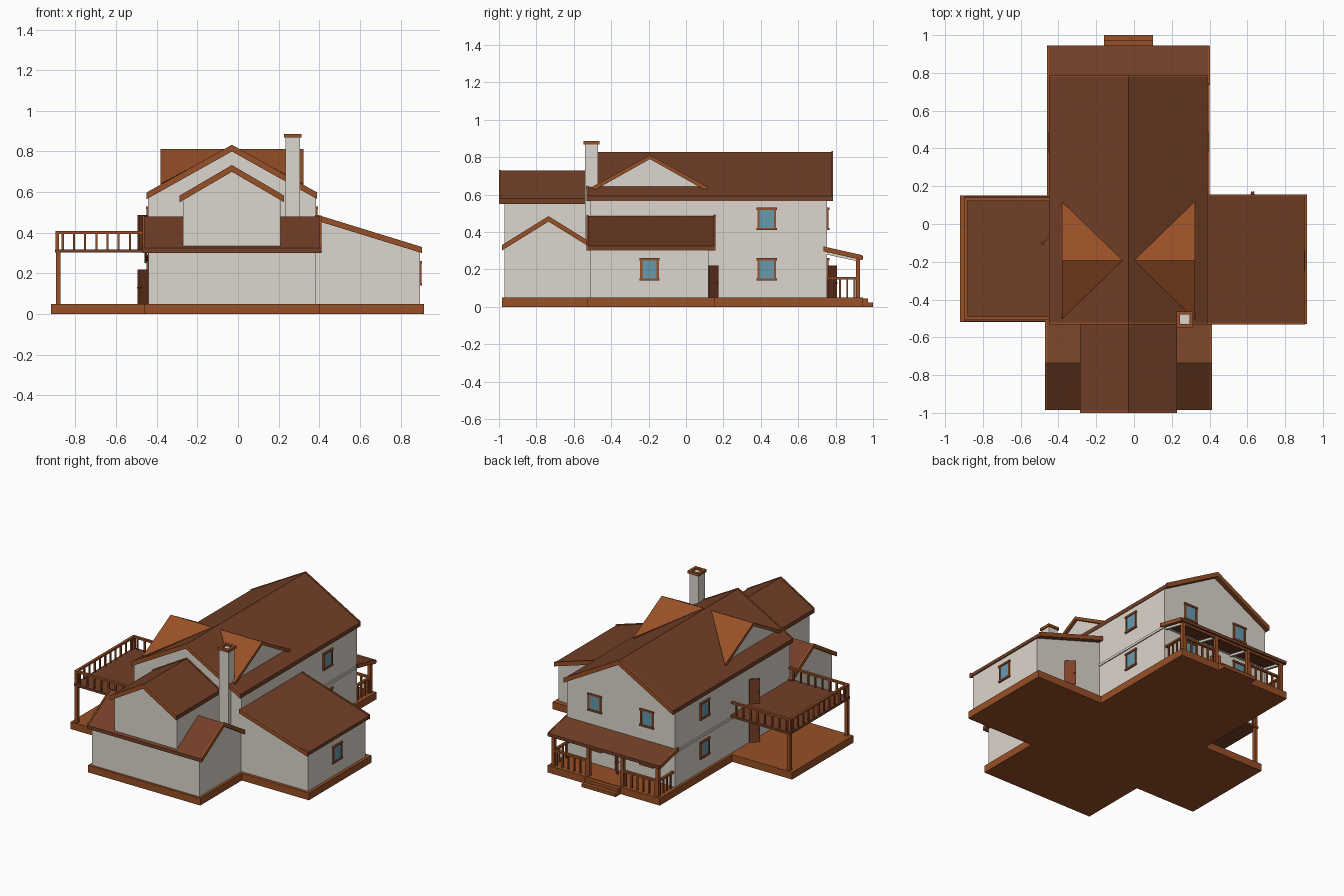
import bpy
from math import atan2, hypot

if "Cube" in bpy.data.objects:
    bpy.data.objects.remove(bpy.data.objects["Cube"])


def material(name, rgb):
    m = bpy.data.materials.new(name)
    m.diffuse_color = (*rgb, 1)
    m.use_nodes = True
    m.node_tree.nodes["Principled BSDF"].inputs["Base Color"].default_value = m.diffuse_color
    return m


WALL = material("plaster", (0.72, 0.67, 0.61))
ROOF = material("roof_brown", (0.17, 0.05, 0.02))
TRIM = material("trim_brown", (0.31, 0.08, 0.02))
DOOR = material("door_brown", (0.2, 0.05, 0.02))
GLASS = material("glass_blue", (0.14, 0.32, 0.42))


def mesh(name, verts, faces, mat):
    me = bpy.data.meshes.new(name)
    me.from_pydata(verts, [], faces)
    me.materials.append(mat)
    ob = bpy.data.objects.new(name, me)
    bpy.context.collection.objects.link(ob)
    return ob


def prism(name, pts, axis, a, b, mat):
    """Extrude a counter-clockwise profile (u, z) along x or y from a to b."""
    n = len(pts)
    if axis == 'y':
        v = [(u, t, z) for t in (a, b) for u, z in pts]
        start, end = tuple(range(n)), tuple(range(2 * n - 1, n - 1, -1))
        sides = [(i, i + n, (i + 1) % n + n, (i + 1) % n) for i in range(n)]
    else:
        v = [(t, u, z) for t in (a, b) for u, z in pts]
        start, end = tuple(range(n - 1, -1, -1)), tuple(range(n, 2 * n))
        sides = [(i, (i + 1) % n, (i + 1) % n + n, i + n) for i in range(n)]
    return mesh(name, v, [start, end] + sides, mat)


def box(name, x, y, z, mat):
    pts = [(x[0], z[0]), (x[1], z[0]), (x[1], z[1]), (x[0], z[1])]
    return prism(name, pts, 'y', y[0], y[1], mat)


def gable_roof(name, c, half, top, rise, axis, a, b, t=0.028):
    """Two-slope slab with slightly raised rake boards on both ends."""
    def profile(g):
        e, r = top - rise, top + g
        return [(c - half, e - t), (c, top - t), (c + half, e - t),
                (c + half, e + g), (c, r), (c - half, e + g)]
    prism(name, profile(0), axis, a, b, ROOF)
    for p, q in ((a - 0.002, a + 0.008), (b - 0.008, b + 0.002)):
        prism(name + "_rake", profile(0.005), axis, p, q, TRIM)


def gable_walls(name, c, half, eave, top, axis, a, b):
    pts = [(c - half, 0.05), (c + half, 0.05), (c + half, eave), (c, top), (c - half, eave)]
    prism(name, pts, axis, a, b, WALL)


def window(axis, face, out, u, z):
    """Framed window centred at u, z on a wall at the given coordinate."""
    def part(name, u0, u1, z0, z1, d, mat):
        depth = sorted((face - out * 0.01, face + out * d))
        if axis == 'x':
            box(name, depth, (u0, u1), (z0, z1), mat)
        else:
            box(name, (u0, u1), depth, (z0, z1), mat)
    part("window_glass", u - 0.045, u + 0.045, z - 0.05, z + 0.05, 0.004, GLASS)
    for s in (-1, 1):
        c = u + s * 0.044
        part("window_jamb", c - 0.006, c + 0.006, z - 0.055, z + 0.055, 0.008, TRIM)
        c = z + s * 0.054
        part("window_sill", u - 0.054, u + 0.054, c - 0.006, c + 0.006, 0.011, TRIM)


def door(hinge, tip, z):
    """Open door leaf with a knob."""
    dx, dy = tip[0] - hinge[0], tip[1] - hinge[1]
    ang, w = atan2(dy, dx), hypot(dx, dy)
    for name, x, y, zz in (("door_leaf", (0, w), (-0.005, 0.005), (0, 0.17)),
                           ("door_knob", (w - 0.014, w - 0.006), (-0.013, 0.013), (0.075, 0.083))):
        ob = box(name, x, y, zz, DOOR)
        ob.location = (*hinge, z)
        ob.rotation_euler.z = ang


def railing(p, q, z0, z1, n):
    """Axis-aligned handrail with n evenly spaced balusters."""
    xs, ys = sorted((p[0], q[0])), sorted((p[1], q[1]))
    box("handrail", (xs[0] - 0.009, xs[1] + 0.009), (ys[0] - 0.009, ys[1] + 0.009),
        (z1 - 0.013, z1), TRIM)
    for i in range(n):
        f = (i + 0.5) / n
        x, y = p[0] + f * (q[0] - p[0]), p[1] + f * (q[1] - p[1])
        box("baluster", (x - 0.005, x + 0.005), (y - 0.005, y + 0.005), (z0, z1 - 0.01), TRIM)


def post(x, y, z0, z1, r=0.011):
    box("post", (x - r, x + r), (y - r, y + r), (z0, z1), TRIM)


CX = -0.03

# Foundations and steps
box("main_base", (-0.46, 0.40), (-0.985, 0.945), (0, 0.05), TRIM)
box("wing_base", (0.40, 0.915), (-0.53, 0.155), (0, 0.05), TRIM)
box("deck_base", (-0.92, -0.46), (-0.52, 0.15), (0, 0.05), TRIM)
box("upper_step", (-0.16, 0.10), (0.94, 0.972), (0, 0.046), TRIM)
box("lower_step", (-0.16, 0.10), (0.97, 1.0), (0, 0.023), TRIM)

# Main house
gable_walls("main_walls", CX, 0.413, 0.57, 0.806, 'y', -0.51, 0.755)
gable_roof("main_roof", CX, 0.42, 0.828, 0.235, 'y', -0.53, 0.785)
box("floor_band", (-0.45, 0.39), (-0.50, 0.762), (0.287, 0.303), WALL)

# Front upper and lower blocks
gable_walls("front_upper_walls", CX, 0.24, 0.565, 0.705, 'y', -0.97, -0.5)
gable_roof("front_upper_roof", CX, 0.257, 0.728, 0.15, 'y', -0.998, -0.52)
gable_walls("front_lower_walls", -0.735, 0.235, 0.315, 0.46, 'x', -0.44, 0.382)
gable_roof("front_lower_roof", -0.735, 0.25, 0.48, 0.155, 'x', -0.468, 0.41, 0.024)

# Right wing with a shed roof
prism("wing_walls", [(0.37, 0.05), (0.895, 0.05), (0.895, 0.303), (0.37, 0.466)],
      'y', -0.51, 0.12, WALL)
prism("wing_roof", [(0.38, 0.463), (0.903, 0.302), (0.903, 0.325), (0.38, 0.487)],
      'y', -0.53, 0.155, ROOF)
for y in (-0.532, 0.147):
    prism("wing_rake", [(0.385, 0.46), (0.905, 0.30), (0.905, 0.33), (0.385, 0.49)],
          'y', y, y + 0.01, TRIM)

# Side dormers, mirrored across the ridge
for s in (1, -1):
    x, inner = CX + s * 0.352, CX + s * 0.03
    v = [(x, -0.505, 0.64), (x, -0.193, 0.812), (x, 0.119, 0.64), (inner, -0.193, 0.812)]
    f = [(0, 3, 1), (1, 3, 2)] if s < 0 else [(0, 1, 3), (1, 2, 3)]
    ob = mesh("dormer_roof", v, f, TRIM)
    mod = ob.modifiers.new("thickness", 'SOLIDIFY')
    mod.thickness, mod.offset = 0.022, -1
    a, b = sorted((x - s * 0.02, x - s * 0.03))
    prism("dormer_gable", [(-0.47, 0.635), (0.084, 0.635), (-0.193, 0.795)], 'x', a, b, WALL)

# Chimney with an open cap
box("chimney", (0.234, 0.304), (-0.54, -0.47), (0.30, 0.872), WALL)
for s in (-1, 1):
    x, y = 0.269 + s * 0.034, -0.505 + s * 0.034
    box("chimney_cap", (x - 0.009, x + 0.009), (-0.548, -0.462), (0.868, 0.886), TRIM)
    box("chimney_cap", (0.226, 0.312), (y - 0.009, y + 0.009), (0.868, 0.886), TRIM)

# Windows
for z in (0.2, 0.47):
    window('x', 0.383, 1, 0.432, z)
    window('x', -0.443, -1, 0.432, z)
    for s in (-1, 1):
        window('y', 0.755, 1, CX + s * 0.2, z)
window('x', 0.895, 1, -0.195, 0.2)

# Open doors
door((0.01, 0.755), (-0.04, 0.805), 0.05)
door((0.67, 0.12), (0.62, 0.17), 0.05)
for z in (0.05, 0.318):
    door((-0.443, -0.06), (-0.491, -0.11), z)

# Back porch
prism("porch_roof", [(0.75, 0.295), (0.945, 0.252), (0.945, 0.273), (0.75, 0.318)],
      'x', -0.458, 0.40, ROOF)
for x in (-0.46, 0.392):
    prism("porch_rake", [(0.735, 0.297), (0.94, 0.25), (0.94, 0.277), (0.735, 0.323)],
          'x', x, x + 0.01, TRIM)
box("porch_beam", (-0.44, 0.38), (0.912, 0.928), (0.242, 0.257), TRIM)
for x in (-0.43, -0.16, 0.10, 0.37):
    post(x, 0.92, 0.05, 0.26)
    prism("porch_rafter", [(0.75, 0.28), (0.92, 0.243), (0.92, 0.258), (0.75, 0.296)],
          'x', x - 0.007, x + 0.007, WALL)
for a, b in ((-0.43, -0.16), (0.10, 0.37)):
    railing((a, 0.92), (b, 0.92), 0.05, 0.16, 6)
for x in (-0.43, 0.37):
    railing((x, 0.765), (x, 0.92), 0.05, 0.16, 4)

# Raised left deck
box("deck_floor", (-0.90, -0.43), (-0.515, 0.145), (0.302, 0.318), ROOF)
for y in (-0.50, 0.13):
    post(-0.885, y, 0.05, 0.305)
    post(-0.89, y, 0.31, 0.405, 0.009)
    railing((-0.89, y), (-0.45, y), 0.315, 0.408, 8)
railing((-0.89, -0.50), (-0.89, 0.13), 0.315, 0.408, 11)
